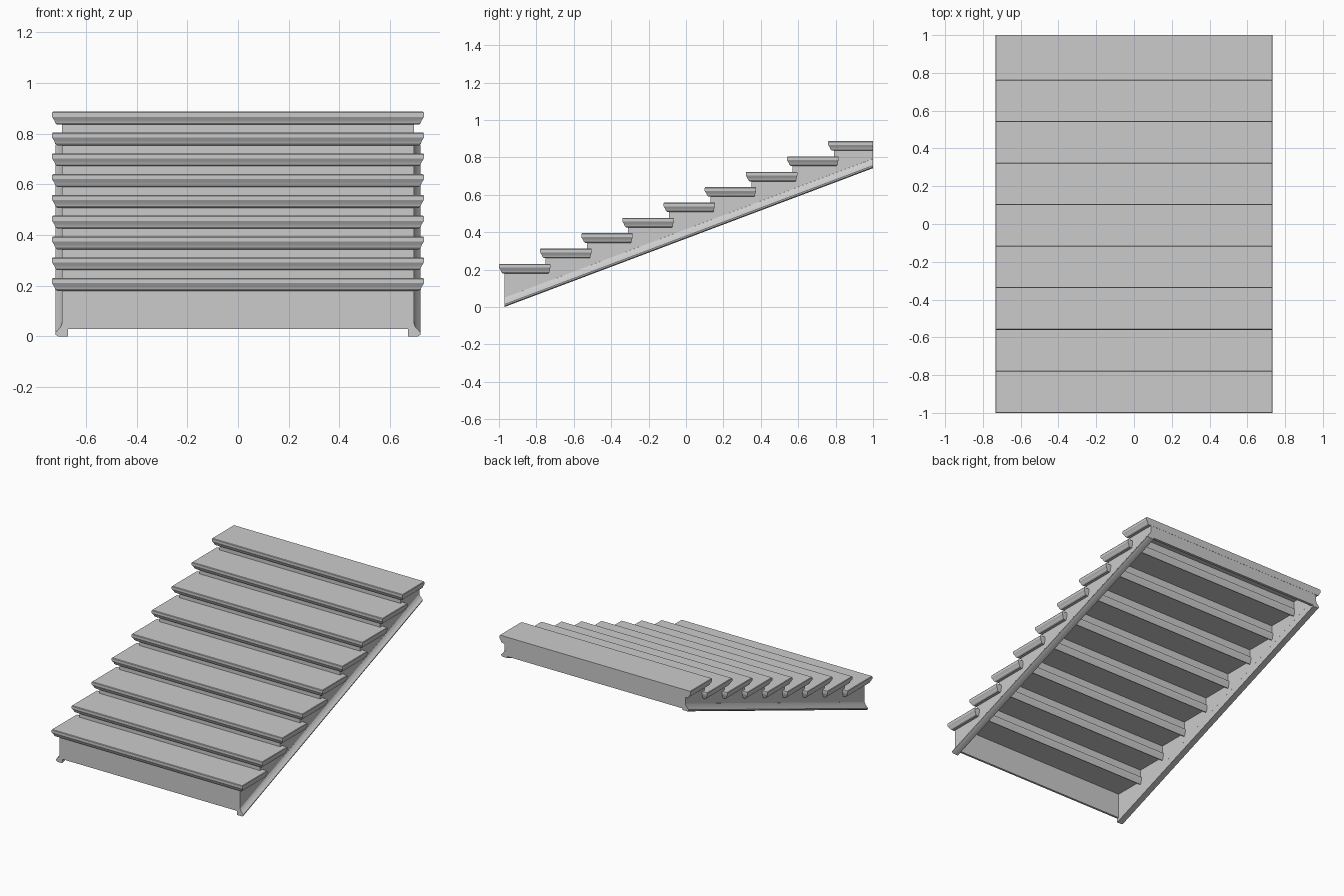
import bpy, bmesh

if "Cube" in bpy.data.objects:
    bpy.data.objects.remove(bpy.data.objects["Cube"])

STEPS, RUN, RISE = 9, 0.22, 0.0821
FRONT, FIRST_TOP = -1.0, 0.23
THICK = 0.051                 # tread thickness at the rim
PLATE = 0.027                 # tread thickness inside the stringers
SLOPE = 0.742 / 1.97          # pitch of the underside
RIM = 0.05                    # height of the stringer rim


def front(i):
    return FRONT + RUN * i


def top(i):
    return FIRST_TOP + RISE * i


def make(name, bm, angle=0.6):
    bmesh.ops.recalc_face_normals(bm, faces=bm.faces)
    me = bpy.data.meshes.new(name)
    bm.to_mesh(me)
    bm.free()
    ob = bpy.data.objects.new(name, me)
    bpy.context.collection.objects.link(ob)
    bpy.ops.object.select_all(action='DESELECT')
    ob.select_set(True)
    bpy.context.view_layer.objects.active = ob
    bpy.ops.object.shade_smooth_by_angle(angle=angle)
    return ob


def loft(name, rings, angle=0.6):
    # Skins a stack of matching outlines into one closed solid
    bm = bmesh.new()
    vs = [[bm.verts.new(p) for p in r] for r in rings]
    bm.faces.new(vs[0])
    bm.faces.new(vs[-1][::-1])
    n = len(vs[0])
    for a, b in zip(vs, vs[1:]):
        for k in range(n):
            j = (k + 1) % n
            bm.faces.new((a[k], b[k], b[j], a[j]))
    return make(name, bm, angle)


def panel(name, hx, y0, y1, z0, z1):
    ring = [(y0, z0), (y1, z0), (y1, z1), (y0, z1)]
    loft(name, [[(s * hx, y, z) for y, z in ring] for s in (-1, 1)])


def rect(x, y0, y1, z):
    return [(-x, y0, z), (x, y0, z), (x, y1, z), (-x, y1, z)]


# Treads: rounded nosing tapering to a cove, as (depth below top, inset),
# with the underside hollowed out between the stringers
nosing = [(0, 0.003), (0.004, 0), (0.02, 0), (0.027, 0.004),
          (0.034, 0.009), (0.044, 0.012), (THICK, 0.02)]
for i in range(STEPS):
    f, t = front(i), top(i)
    last = i == STEPS - 1
    back = 1.0 if last else f + 0.275
    rings = [rect(0.734 - c, f + c, back - (0 if last else c * 0.5), t - d)
             for d, c in nosing]
    hollow_back = 0.98 if last else f + 0.26
    rings += [rect(0.672, f + 0.045, hollow_back, t - THICK),
              rect(0.672, f + 0.045, hollow_back, t - PLATE)]
    loft(f"tread_{i + 1}", rings, 0.5)
    # Riser below each tread
    low = 0.028 if i == 0 else top(i - 1)
    panel(f"riser_{i + 1}", 0.675, f + 0.03, f + 0.045, low, t - THICK)

# Panel closing the upper end
panel("back_panel", 0.675, 0.98, 0.999, 0.752, top(STEPS - 1) - THICK)

# Sawtooth stringers, one per side, above a flared sloping rim
outline = [(-0.97, RIM)]
for i in range(STEPS):
    end = front(i + 1) + 0.03 if i < STEPS - 1 else 0.999
    z = top(i) - THICK
    outline += [(front(i) + 0.03, z), (end, z)]
outline.append((0.999, 0.742 + RIM))
section = [(0.672, 0), (0.71, 0), (0.72, 0.006), (0.721, 0.014),
           (0.712, 0.024), (0.702, 0.034), (0.695, RIM), (0.672, RIM)]
for side, s in (("left", -1), ("right", 1)):
    loft(f"stringer_{side}",
         [[(s * x, y, z) for y, z in outline] for x in (0.672, 0.695)])
    loft(f"stringer_rim_{side}",
         [[(s * x, y, SLOPE * (y + 0.97) + h) for x, h in section]
          for y in (-0.97, 1.0)])
